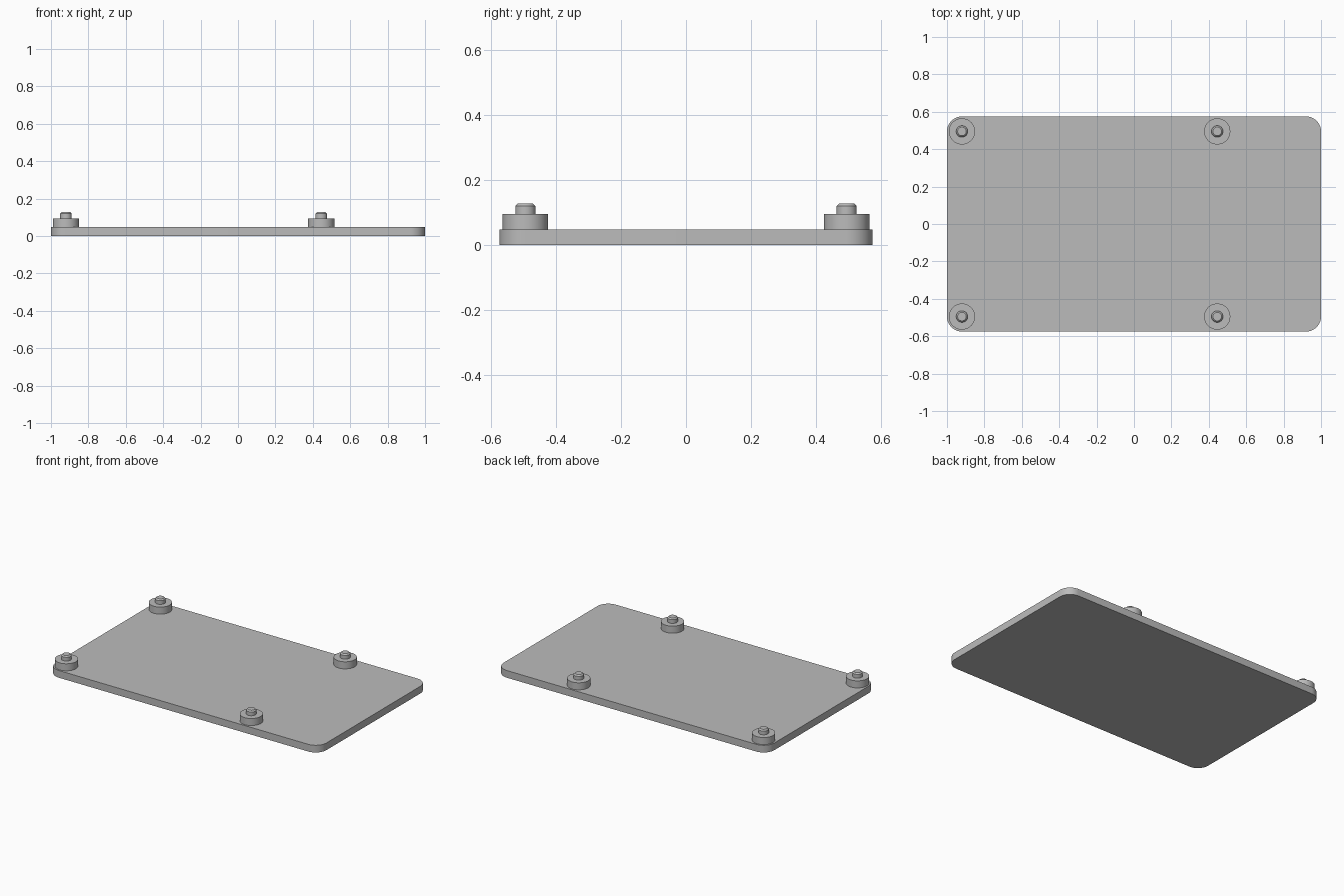
import bpy
import bmesh
from math import radians, cos, sin, pi

cube = bpy.data.objects.get("Cube")
if cube:
    bpy.data.objects.remove(cube, do_unlink=True)

grey = bpy.data.materials.new("plain grey")
grey.use_nodes = True
colour = (0.5, 0.5, 0.5, 1)
grey.diffuse_color = colour
grey.node_tree.nodes["Principled BSDF"].inputs["Base Color"].default_value = colour

HALF_X, HALF_Y, CORNER = 1.0, 0.575, 0.08
PLATE_TOP, COLLAR_TOP, PEG_TOP = 0.048, 0.095, 0.128


def finish(name, bm):
    """Turn a bmesh into a grey object, smooth with sharp edges."""
    bmesh.ops.recalc_face_normals(bm, faces=bm.faces)
    mesh = bpy.data.meshes.new(name)
    bm.to_mesh(mesh)
    bm.free()
    mesh.materials.append(grey)
    obj = bpy.data.objects.new(name, mesh)
    bpy.context.collection.objects.link(obj)
    bpy.ops.object.select_all(action="DESELECT")
    obj.select_set(True)
    bpy.context.view_layer.objects.active = obj
    bpy.ops.object.shade_smooth_by_angle(angle=radians(30))
    return obj


def base_plate():
    """Rounded rectangle outline, extruded upwards."""
    bm = bmesh.new()
    outline = []
    steps = 12
    for quarter, (sx, sy) in enumerate([(1, 1), (-1, 1), (-1, -1), (1, -1)]):
        for i in range(steps + 1):
            a = (quarter + i / steps) * pi / 2
            outline.append(bm.verts.new((sx * (HALF_X - CORNER) + CORNER * cos(a),
                                         sy * (HALF_Y - CORNER) + CORNER * sin(a), 0)))
    face = bm.faces.new(outline)
    top = bmesh.ops.extrude_face_region(bm, geom=[face])["geom"]
    bmesh.ops.translate(bm, vec=(0, 0, PLATE_TOP),
                        verts=[v for v in top if isinstance(v, bmesh.types.BMVert)])
    finish("base_plate", bm)


def standoff(name, x, y):
    """Stepped profile of a collar and chamfered peg, turned about z."""
    profile = [(0.07, PLATE_TOP), (0.07, COLLAR_TOP), (0.031, COLLAR_TOP),
               (0.031, PEG_TOP - 0.008), (0.023, PEG_TOP)]
    sides = 48
    bm = bmesh.new()
    rings = [[bm.verts.new((r * cos(2 * pi * i / sides), r * sin(2 * pi * i / sides), z))
              for i in range(sides)] for r, z in profile]
    for low, high in zip(rings, rings[1:]):
        for i in range(sides):
            j = (i + 1) % sides
            bm.faces.new((low[i], low[j], high[j], high[i]))
    bm.faces.new(rings[0])
    bm.faces.new(rings[-1])
    finish(name, bm).location = (x, y, 0)


base_plate()
for side, x in (("right", -0.92), ("left", 0.445)):
    for end, y in (("front", -0.495), ("back", 0.495)):
        standoff(f"{end}_{side}_standoff", x, y)
